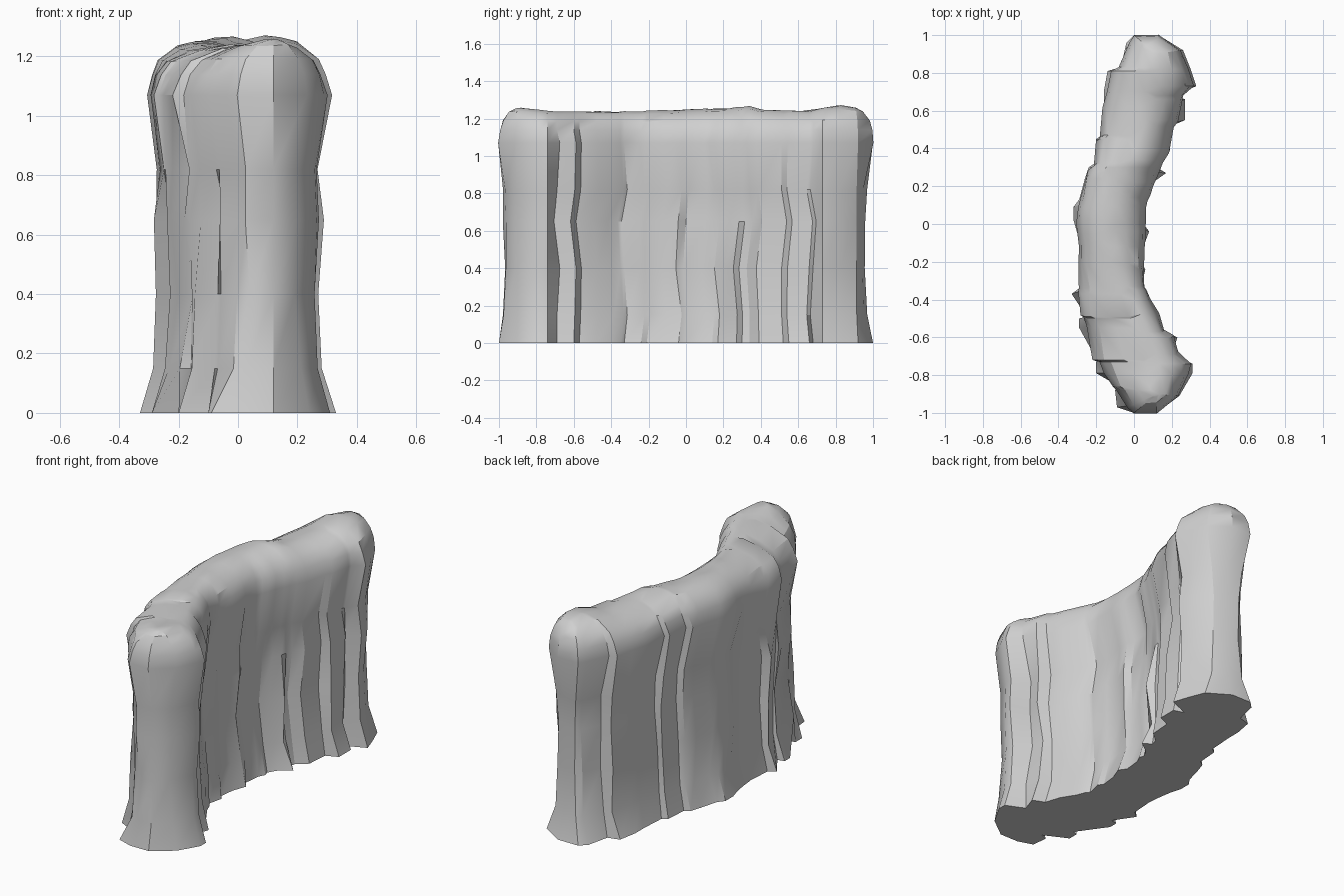
import bpy, bmesh, math, random
from mathutils import Vector

cube = bpy.data.objects.get("Cube")
if cube:
    bpy.data.objects.remove(cube)
rng = random.Random(4)

# Footprint of the rock wall: ledges on each long face, from front to back
west_face = [(0, -1), (-.09, -.97), (-.1, -.88), (-.06, -.86), (-.2, -.79), (-.2, -.73),
             (-.17, -.72), (-.29, -.55), (-.29, -.5), (-.25, -.49), (-.33, -.37), (-.29, -.34),
             (-.28, -.2), (-.29, -.11), (-.3, -.05), (-.32, .02), (-.32, .09), (-.29, .13),
             (-.26, .24), (-.24, .3), (-.21, .32), (-.2, .45), (-.17, .47), (-.16, .62),
             (-.16, .7), (-.14, .81), (-.07, .83), (-.04, .96), (0, 1)]
east_face = [(.12, -1), (.24, -.91), (.31, -.79), (.31, -.74), (.2, -.69), (.23, -.6),
             (.16, -.57), (.13, -.48), (.08, -.4), (.06, -.35), (.04, -.33), (.06, -.24),
             (.04, -.21), (.05, -.12), (.08, -.04), (.05, 0), (.06, .1), (.08, .14),
             (.07, .17), (.1, .22), (.17, .27), (.12, .3), (.13, .34), (.19, .39),
             (.2, .52), (.27, .55), (.27, .66), (.21, .68), (.33, .73), (.3, .82),
             (.26, .92), (.13, 1)]
outline = [Vector(p) for p in east_face + west_face[::-1]]
count = len(outline)

# Levels: height, inset from the footprint, pull towards the spine
levels = [(0, 0, 0), (.15, .03, 0), (.4, .045, 0), (.65, .04, 0), (.82, .04, 0),
          (1.07, 0, 0), (1.14, 0, .08), (1.19, 0, .21), (1.235, 0, .53), (1.25, 0, .85)]

# Heights along the crest, relative to the top level
crest_points = [(-1, 0), (-.9, .005), (-.7, -.01), (-.4, -.015), (0, -.005), (.2, .005),
                (.35, .015), (.45, -.02), (.55, -.005), (.65, -.015), (.8, .02), (1, 0)]


def spine(y):
    """Centre line of the bowed wall."""
    y = max(-.9, min(.9, y))
    return Vector((.12 - .25 * math.cos(y * 1.8) ** 2, y))


def crest(y):
    """Uneven line of the top, interpolated between its points."""
    for (y0, z0), (y1, z1) in zip(crest_points, crest_points[1:]):
        if y <= y1:
            return z0 + (z1 - z0) * (y - y0) / (y1 - y0)
    return 0


def worn_x(i):
    """Ledge depth averaged with its neighbours."""
    return sum(outline[(i + d) % count].x for d in range(-2, 3)) / 5


def ring_point(i, level):
    z, inset, pull = levels[level]
    p = outline[i].copy()
    # Ledges wear away at random heights and on the top, least on the end bulges
    bulge = abs(p.y) > .7 and p.x > 0
    if abs(p.y) < .98:
        p.x += (worn_x(i) - p.x) * fades[i][level] * (.3 if bulge else 1)
    if p.y > .9:
        inset *= 1.4
    centre = spine(p.y)
    p += (centre - p).normalized() * (inset + wobble[i][level])
    p = p.lerp(centre, pull)
    if 0 < level < 6 and abs(p.y) < .7:
        p.y += .018 * math.sin(level * 2.1 + p.y * 3)
    if pull:
        z += crest(outline[i].y) * min(1, pull * 2) + wobble[i][level] * pull
    return Vector((p.x, p.y, z))


wobble = [[0] + [rng.uniform(-.01, .01) for _ in range(4)]
          + [rng.uniform(-.005, .005) for _ in levels[5:]] for _ in range(count)]
fades = [[0] + [rng.uniform(.1, .9) for _ in range(4)] + [.8, .85, .9, .95, 1]
         for _ in range(count)]

# Loft the rings into a closed wall
bm = bmesh.new()
rings = [[bm.verts.new(ring_point(i, k)) for i in range(count)] for k in range(len(levels))]
for low, high in zip(rings, rings[1:]):
    for i in range(count):
        j = (i + 1) % count
        bm.faces.new((low[i], low[j], high[j], high[i]))
base = bm.faces.new(rings[0][::-1])
top = bm.faces.new(rings[-1])
bmesh.ops.triangulate(bm, faces=[base, top], ngon_method='BEAUTY')
bmesh.ops.recalc_face_normals(bm, faces=bm.faces)

mesh = bpy.data.meshes.new("rock_wall")
bm.to_mesh(mesh)
bm.free()
wall = bpy.data.objects.new("rock_wall", mesh)
bpy.context.collection.objects.link(wall)

# Stone colour
stone = bpy.data.materials.new("grey_stone")
stone.use_nodes = True
colour = (.63, .63, .63, 1)
stone.diffuse_color = colour
stone.node_tree.nodes["Principled BSDF"].inputs["Base Color"].default_value = colour
mesh.materials.append(stone)

# Smooth stone with crisp ledges
bpy.ops.object.select_all(action='DESELECT')
wall.select_set(True)
bpy.context.view_layer.objects.active = wall
bpy.ops.object.shade_smooth_by_angle(angle=math.radians(30))
